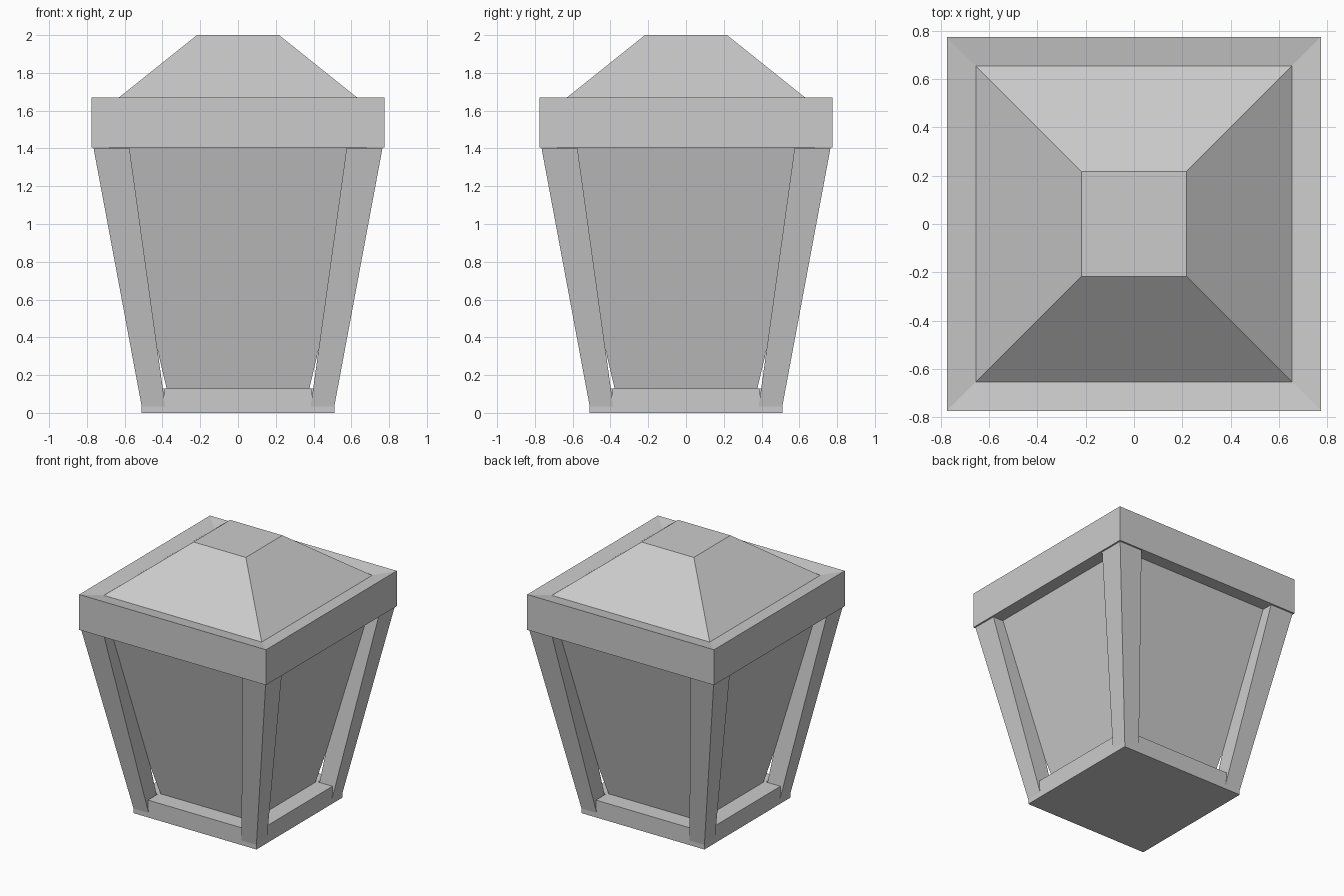
import bpy, bmesh

if "Cube" in bpy.data.objects:
    bpy.data.objects.remove(bpy.data.objects["Cube"])


def loft(name, rings):
    """Skin a stack of matching closed rings and cap both ends."""
    bm = bmesh.new()
    loops = [[bm.verts.new(p) for p in ring] for ring in rings]
    for a, b in zip(loops, loops[1:]):
        n = len(a)
        for i in range(n):
            j = (i + 1) % n
            bm.faces.new((a[i], a[j], b[j], b[i]))
    bm.faces.new(loops[0][::-1])
    bm.faces.new(loops[-1])
    bmesh.ops.recalc_face_normals(bm, faces=bm.faces[:])
    mesh = bpy.data.meshes.new(name)
    bm.to_mesh(mesh)
    bm.free()
    obj = bpy.data.objects.new(name, mesh)
    bpy.context.collection.objects.link(obj)
    return obj


def square(h, z, c=(0, 0)):
    """Square ring of half size h at height z, centred on c."""
    return [(c[0] + x * h, c[1] + y * h, z)
            for x, y in ((-1, -1), (1, -1), (1, 1), (-1, 1))]


def cross(h, k, z):
    """Square ring with notched corners."""
    pts = []
    x, y = 1, 0  # walk the four arms, turning 90 degrees each time
    for _ in range(4):
        for u, v in ((h, -k), (h, k), (k, k)):
            pts.append((x * u - y * v, y * u + x * v, z))
        x, y = -y, x
    return pts


# Base: flat plate, then rails with notches for the corner posts
loft("base_plate", [square(0.51, 0), square(0.51, 0.035)])
loft("base_rails", [cross(0.51, 0.391, 0.035), cross(0.51, 0.391, 0.13)])

# Glass body flaring upward
loft("glass_body", [square(0.378, 0.13), square(0.68, 1.405)])

# Four leaning, tapering corner posts
for sx, side in ((-1, "left"), (1, "right")):
    for sy, end in ((-1, "front"), (1, "back")):
        loft(f"corner_post_{end}_{side}", [
            square(0.0625, 0.035, (sx * 0.4475, sy * 0.4475)),
            square(0.095, 1.403, (sx * 0.67, sy * 0.67))])

# Roof: square band, rim dipping inward, then a truncated pyramid
loft("roof_cap", [square(0.775, 1.405), square(0.775, 1.67),
                  square(0.655, 1.65), square(0.217, 2.0)])
